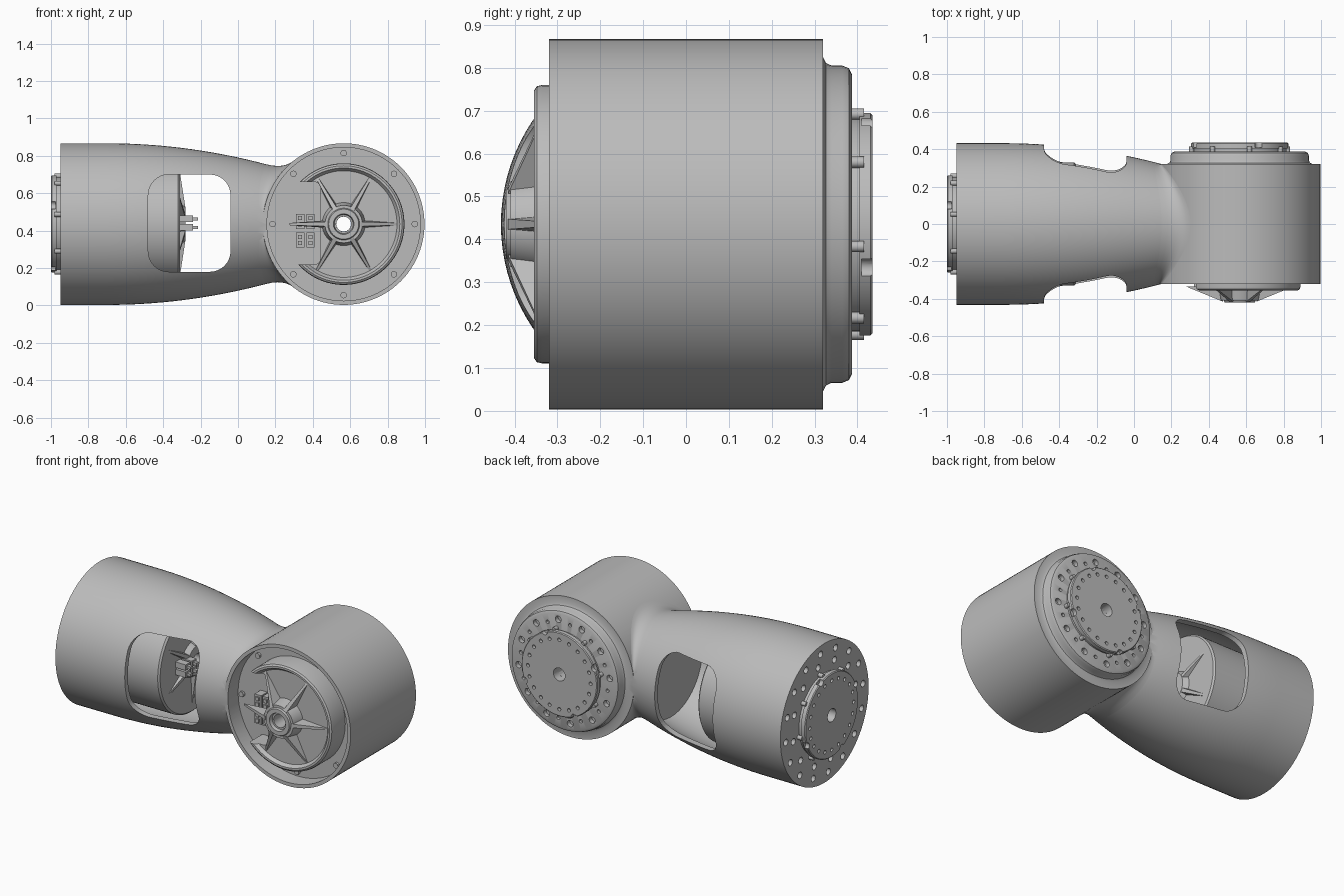
import bpy, bmesh, math
from mathutils import Matrix, Vector

if "Cube" in bpy.data.objects:
    bpy.data.objects.remove(bpy.data.objects["Cube"])

grey = bpy.data.materials.new("satin_grey")
grey.use_nodes = True
grey.diffuse_color = (0.5, 0.5, 0.5, 1)
grey.node_tree.nodes["Principled BSDF"].inputs["Base Color"].default_value = grey.diffuse_color

MID = 0.435          # height of both joint axes
R = 0.432            # housing radius
HX = 0.565           # x of the head axis
HEAD = Matrix.Translation((HX, 0, MID)) @ Matrix.Rotation(-math.pi / 2, 4, 'X')   # local z -> +y
ARM = Matrix.Translation((0, 0, MID)) @ Matrix.Rotation(-math.pi / 2, 4, 'Y')     # local z -> -x
FLAT = Matrix.Identity(4)


def finish(name, bm, frame=FLAT):
    bmesh.ops.transform(bm, matrix=frame, verts=bm.verts)
    bmesh.ops.recalc_face_normals(bm, faces=bm.faces)
    mesh = bpy.data.meshes.new(name)
    bm.to_mesh(mesh)
    bm.free()
    mesh.materials.append(grey)
    ob = bpy.data.objects.new(name, mesh)
    bpy.context.collection.objects.link(ob)
    return ob


def revolve(name, profile, frame, steps=96):
    """Turn (radius, height) points about the local z axis."""
    bm = bmesh.new()
    vs = [bm.verts.new((r, 0, h)) for r, h in profile]
    pairs = list(zip(vs, vs[1:]))
    if profile[0][0] > 0:
        pairs.append((vs[-1], vs[0]))
    edges = [bm.edges.new(p) for p in pairs]
    bmesh.ops.spin(bm, geom=vs + edges, cent=(0, 0, 0), axis=(0, 0, 1),
                   angle=math.tau, steps=steps)
    bmesh.ops.remove_doubles(bm, verts=bm.verts, dist=1e-5)
    return finish(name, bm, frame)


def pegs(name, rings, frame):
    """Circles of small cylinders: (count, ring radius, peg radius, low, high, start)."""
    bm = bmesh.new()
    for count, ring, rad, low, high, start in rings:
        for i in range(count):
            a = start + math.tau * i / count
            at = Matrix.Translation((ring * math.cos(a), ring * math.sin(a), (low + high) / 2))
            bmesh.ops.create_cone(bm, cap_ends=True, segments=16, radius1=rad, radius2=rad,
                                  depth=high - low, matrix=at)
    return finish(name, bm, frame)


def block(name, x, y, z, round_r=0.0):
    """Box given by its ranges, with corners rounded about y."""
    bm = bmesh.new()
    bmesh.ops.create_cube(bm, size=1)
    for v in bm.verts:
        v.co = [lo + (hi - lo) * (c + 0.5) for c, (lo, hi) in zip(v.co, (x, y, z))]
    if round_r:
        along = [e for e in bm.edges if abs(e.verts[0].co.y - e.verts[1].co.y) > 1e-4]
        bmesh.ops.bevel(bm, geom=along, offset=round_r, segments=8, profile=0.5, affect='EDGES')
    return finish(name, bm)


def boolean(ob, tool, operation='DIFFERENCE'):
    mod = ob.modifiers.new("cut", 'BOOLEAN')
    mod.object, mod.operation, mod.solver = tool, operation, 'EXACT'
    bpy.context.view_layer.objects.active = ob
    bpy.ops.object.modifier_apply(modifier=mod.name)
    bpy.data.objects.remove(tool)


def ribs(name, frame, count, inner, outer, tip, foot, start=0.0):
    """Tapering triangular ribs around a hub."""
    bm = bmesh.new()
    for i in range(count):
        turn = Matrix.Rotation(start + math.tau * i / count, 4, 'Z')
        sides = []
        for s in (-1, 1):
            sides.append([bm.verts.new(turn @ Vector(p)) for p in (
                (inner, s * 0.02, foot), (outer, s * 0.006, foot), (inner, s * 0.012, tip))])
        a, b = sides
        bm.faces.new(a)
        bm.faces.new(b[::-1])
        for j in range(3):
            k = (j + 1) % 3
            bm.faces.new((a[j], b[j], b[k], a[k]))
    return finish(name, bm, frame)


def arm_r(x):
    return R - 0.155 * max(0.0, x + 0.7) ** 2


# Main housing: tapering hollow arm joined to the cross-wise head
xs = [-0.95, -0.7] + [-0.7 + 0.05 * i for i in range(1, 21)]
housing = revolve("housing", [(0, 0.95)] + [(arm_r(x), -x) for x in xs] + [(0, -0.3)], ARM)
cavity = [x for x in xs if -0.9 < x < 0.11]
boolean(housing, revolve("cavity", [(0, 0.9), (R - 0.03, 0.9)]
                         + [(arm_r(x) - 0.03, -x) for x in cavity] + [(0, -cavity[-1])], ARM))
head = revolve("head", [(0, -0.32), (R, -0.32), (R, 0.32), (0.39, 0.32), (0.376, 0.327),
                        (0.37, 0.34), (0.37, 0.365), (0.364, 0.38), (0.35, 0.387), (0, 0.387)], HEAD)
boolean(housing, head, 'UNION')
boolean(housing, revolve("recess", [(0, -0.5), (0.41, -0.5), (0.41, -0.22), (0, -0.22)], HEAD))
boolean(housing, block("window", (-0.48, -0.04), (-0.6, 0.6), (0.18, 0.7), 0.11))
boolean(housing, pegs("head_holes", [(1, 0, 0.04, -0.6, 0.6, 0), (12, 0.315, 0.02, 0.36, 0.5, 0.13),
                                     (12, 0.3, 0.011, 0.37, 0.5, 0.39)], HEAD))
boolean(housing, pegs("arm_holes", [(16, 0.38, 0.02, 0.92, 1.1, 0.1),
                                    (12, 0.31, 0.02, 0.92, 1.1, 0.2)], ARM))

# Concave blend where the arm meets the head
bm = bmesh.new()
rows = []
for i in range(97):
    a = math.tau * i / 96
    sn, cs = math.sin(a), math.cos(a)
    x = 0.2
    for _ in range(12):
        x = HX - math.sqrt(R * R - (arm_r(x) * sn) ** 2)
    s = abs(sn)


    def skin(px, r):
        return Vector((px, max(-0.319, min(0.319, r * cs)), MID + r * sn))


    wide = arm_r(x) + 0.05 * s
    x2 = HX - math.sqrt(R * R - (wide * sn) ** 2)
    p0, p1, p2 = skin(x - 0.1 * s, arm_r(x - 0.1 * s)), skin(x, arm_r(x)), skin(x2, wide)
    rows.append([bm.verts.new(p0 * (1 - t) ** 2 + p1 * 2 * t * (1 - t) + p2 * t * t)
                 for t in [j / 6 for j in range(7)]])
for a, b in zip(rows, rows[1:]):
    for j in range(6):
        bm.faces.new((a[j], a[j + 1], b[j + 1], b[j]))
bmesh.ops.remove_doubles(bm, verts=bm.verts, dist=1e-5)
finish("blend", bm)

# Output flanges on the head back and arm end
for label, frame, base in (("head", HEAD, 0.38), ("arm", ARM, 0.945)):
    flange = revolve(label + "_flange", [(0.04, base), (0.25, base), (0.25, base + 0.025),
                                         (0.26, base + 0.025), (0.26, base + 0.05),
                                         (0.255, base + 0.055), (0.04, base + 0.055)], frame)
    top = base + 0.055
    boolean(flange, pegs("flange_holes", [(20, 0.215, 0.011, top - 0.02, top + 0.1, 0),
                                          (4, 0.262, 0.022, base + 0.03, top + 0.1, 0.4)], frame))
    pegs(label + "_clamp_screws", [(8, 0.262, 0.013, base, base + 0.035, 0.2)], frame)

# Ribbed front cover with a side opening for the plugs
cover = revolve("front_cover", [(0.04, -0.40), (0.05, -0.40), (0.055, -0.42), (0.08, -0.42),
                                (0.085, -0.41), (0.1, -0.41), (0.115, -0.335), (0.285, -0.335),
                                (0.3, -0.355), (0.312, -0.355), (0.322, -0.348), (0.325, -0.335),
                                (0.325, -0.215), (0.04, -0.215)], HEAD)
boolean(cover, block("opening", (0.1, 0.44), (-0.6, -0.218), (0.22, 0.66), 0.03))
ribs("cover_ribs", HEAD, 6, 0.09, 0.29, -0.415, -0.333)
pegs("cover_screws", [(8, 0.38, 0.016, -0.23, -0.205 - 0.03, 0)], HEAD)
pegs("rim_screws", [(8, 0.38, 0.017, -0.232, -0.215, 0)], HEAD)

# Plugs in the opening
for i in range(2):
    for j in range(2):
        px, pz = 0.31 + 0.055 * i, 0.31 + 0.1 * j
        block("plug", (px, px + 0.045), (-0.28, -0.215), (pz, pz + 0.08))
        for k in range(2):
            block("plug_pin", (px + 0.012, px + 0.033), (-0.29, -0.27),
                  (pz + 0.012 + 0.034 * k, pz + 0.034 + 0.034 * k))

# Drive unit inside the arm
revolve("arm_drive", [(0, 0.91), (0.33, 0.91), (0.33, 0.32), (0.32, 0.31), (0.11, 0.31),
                      (0.09, 0.28), (0.04, 0.28), (0.04, 0.35), (0, 0.35)], ARM)
ribs("arm_drive_ribs", ARM, 6, 0.08, 0.28, 0.28, 0.311)
for y in (-0.17, -0.11):
    for z in (0.4, 0.445):
        block("arm_plug", (-0.32, -0.24), (y, y + 0.045), (z, z + 0.035))
        block("arm_plug_pin", (-0.25, -0.215), (y + 0.012, y + 0.033), (z + 0.008, z + 0.025))

# Smooth shading with crisp edges
bpy.ops.object.select_all(action='DESELECT')
for ob in bpy.context.scene.objects:
    if ob.type == 'MESH':
        ob.select_set(True)
        bpy.context.view_layer.objects.active = ob
bpy.ops.object.shade_smooth_by_angle(angle=math.radians(30))
